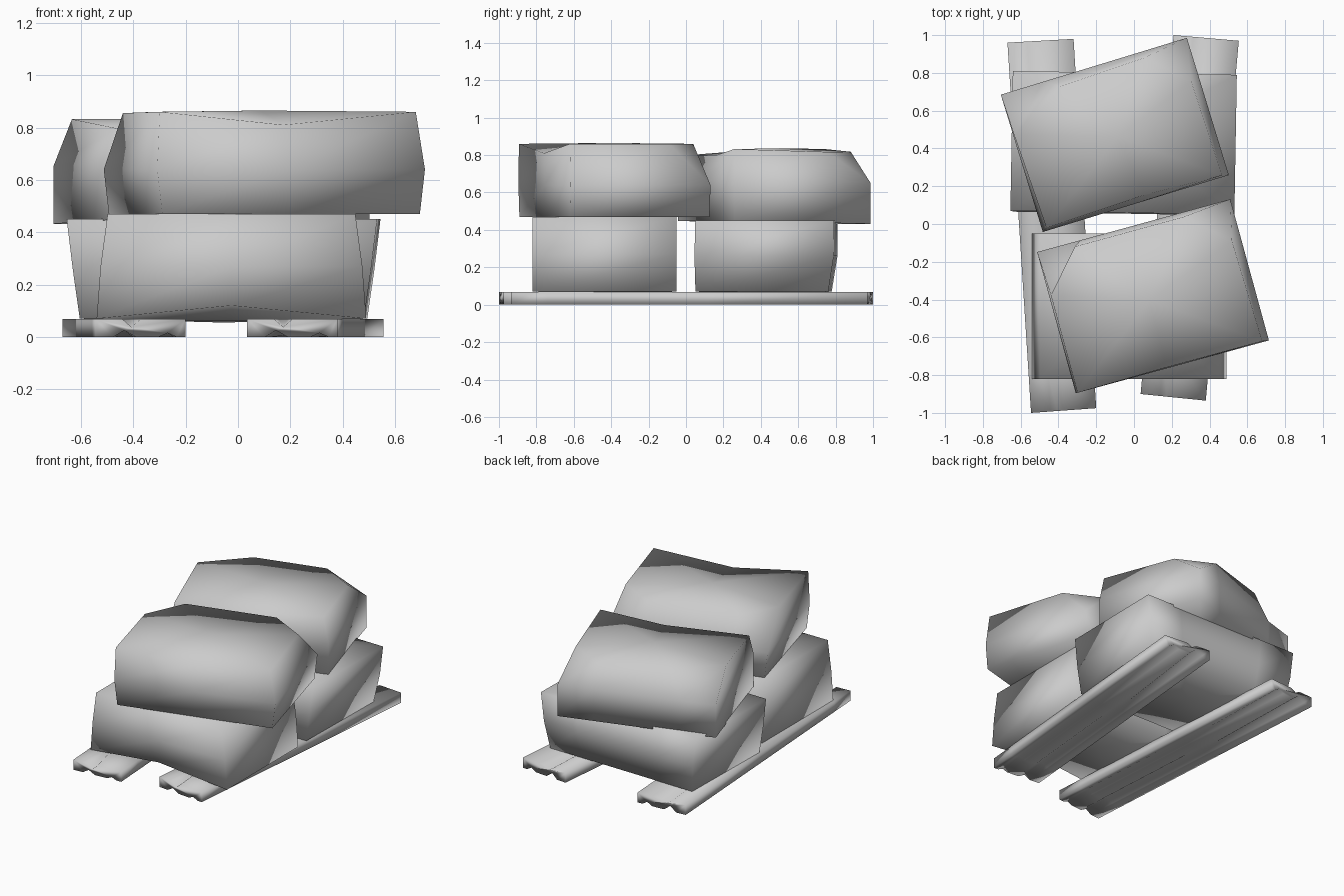
import bpy, bmesh
from math import radians
from mathutils import Matrix, Vector

if "Cube" in bpy.data.objects:
    bpy.data.objects.remove(bpy.data.objects["Cube"])

grey = bpy.data.materials.new("plain grey")
grey.use_nodes = True
colour = (0.6, 0.6, 0.6, 1)
grey.diffuse_color = colour
grey.node_tree.nodes["Principled BSDF"].inputs["Base Color"].default_value = colour


def finish(name, bm, matrix):
    bmesh.ops.recalc_face_normals(bm, faces=bm.faces)
    bmesh.ops.transform(bm, matrix=matrix, verts=bm.verts)
    for face in bm.faces:
        face.smooth = True
    mesh = bpy.data.meshes.new(name)
    bm.to_mesh(mesh)
    bm.free()
    mesh.materials.append(grey)
    obj = bpy.data.objects.new(name, mesh)
    bpy.context.collection.objects.link(obj)


def bridge(bm, a, b):
    for i in range(len(a)):
        j = (i + 1) % len(a)
        bm.faces.new((a[i], a[j], b[j], b[i]))


def fan(bm, ring, z):
    mid = sum((v.co for v in ring), Vector()) / len(ring)
    centre = bm.verts.new((mid.x, mid.y, z))
    for i, v in enumerate(ring):
        bm.faces.new((v, ring[(i + 1) % len(ring)], centre))


def box_ring(half_width, front, back, z, lift=0):
    """Rectangle with a movable front middle and two extra points along the back."""
    w = half_width
    return [(-w, front, z), (0, front, z + lift), (w, front, z), (w, back, z),
            (w * 0.55, back, z), (-w * 0.55, back, z), (-w, back, z)]


def bag(name, centre, angle, rings, bottom, top, tilt=0):
    bm = bmesh.new()
    loops = [[bm.verts.new(p) for p in ring] for ring in rings]
    for a, b in zip(loops, loops[1:]):
        bridge(bm, a, b)
    fan(bm, loops[0], bottom)
    fan(bm, loops[-1], top)
    for v in bm.verts:
        v.co.z += tilt * v.co.y
    place = Matrix.Translation((*centre, 0)) @ Matrix.Rotation(radians(angle), 4, "Z")
    finish(name, bm, place)


# Lower pair of bags, the rear one widening upwards
bag("lower_front_bag", (-0.025, -0.435), 0,
    [box_ring(0.515, -0.385, 0.385, 0.07, 0.05),
     box_ring(0.50, -0.385, 0.385, 0.27),
     box_ring(0.473, -0.385, 0.385, 0.47)], 0.06, 0.47)
bag("lower_back_bag", (-0.055, 0.43), -1,
    [box_ring(0.543, -0.37, 0.34, 0.07),
     box_ring(0.57, -0.375, 0.37, 0.26),
     box_ring(0.593, -0.37, 0.37, 0.45)], 0.055, 0.45)

# Upper pair of bags, turned, with the rear corners of their tops cut back
bag("upper_front_bag", (0.10, -0.38), 15.3,
    [box_ring(0.51, -0.39, 0.385, 0.47),
     box_ring(0.53, -0.39, 0.385, 0.64),
     [(-0.52, -0.39, 0.86), (-0.03, -0.385, 0.81), (0.495, -0.385, 0.86), (0.48, 0.17, 0.86),
      (0.27, 0.36, 0.86), (-0.33, 0.36, 0.86), (-0.52, 0.145, 0.855)]], 0.47, 0.865)
bag("upper_back_bag", (-0.10, 0.467), 17,
    [box_ring(0.515, -0.375, 0.385, 0.44),
     box_ring(0.515, -0.375, 0.385, 0.66),
     [(-0.49, -0.36, 0.79), (0.06, -0.345, 0.79), (0.48, -0.365, 0.825), (0.47, 0.16, 0.82),
      (0.27, 0.35, 0.825), (-0.2, 0.335, 0.84), (-0.51, 0.16, 0.835)]], 0.44, 0.835, -0.02)


def plank(name, front, back):
    """Board between two end edges, with tapering grooves underneath."""
    bm = bmesh.new()
    fl, fr, bl, br = (Vector(p) for p in (*front, *back))
    loops = []
    for t, groove, nick in ((0, 0.025, 0.03), (0.1, 0.03, 0), (0.55, 0.012, 0), (1, 0.035, 0.02)):
        a, b = fl.lerp(bl, t), fr.lerp(br, t)
        profile = [(0, 0), (0.2, 0), (0.32, groove), (0.45, 0), (0.7, 0), (0.8, groove * 0.6),
                   (0.9, 0), (1, 0), (1, 0.068), (0.5, 0.068), (0.4, 0.068 - nick),
                   (0.3, 0.068), (0, 0.068)]
        loops.append([bm.verts.new((*a.lerp(b, u), z)) for u, z in profile])
    for a, b in zip(loops, loops[1:]):
        bridge(bm, a, b)
    bm.faces.new(loops[0])
    bm.faces.new(loops[-1])
    finish(name, bm, Matrix())


plank("right_plank", ((-0.545, -1.0), (-0.2, -0.975)), ((-0.67, 0.96), (-0.32, 0.98)))
plank("left_plank", ((0.035, -0.9), (0.38, -0.935)), ((0.21, 1.0), (0.555, 0.97)))
